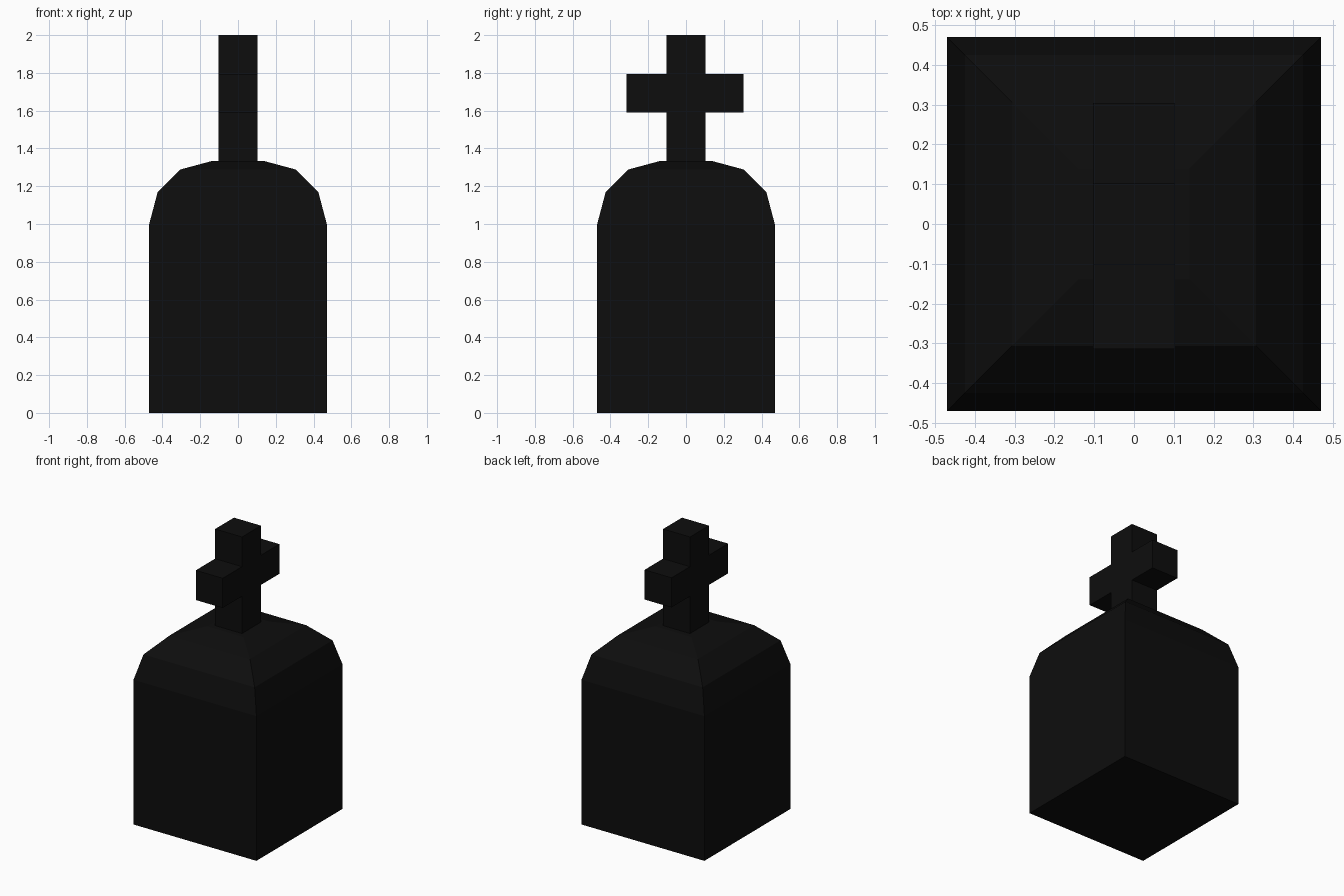
import bpy, bmesh

if "Cube" in bpy.data.objects:
    bpy.data.objects.remove(bpy.data.objects["Cube"])

black = bpy.data.materials.new("black")
black.diffuse_color = (0.004, 0.004, 0.004, 1)
black.use_nodes = True
black.node_tree.nodes["Principled BSDF"].inputs["Base Color"].default_value = black.diffuse_color


def finish(bm, name):
    bmesh.ops.recalc_face_normals(bm, faces=bm.faces[:])
    mesh = bpy.data.meshes.new(name)
    bm.to_mesh(mesh)
    bm.free()
    mesh.materials.append(black)
    obj = bpy.data.objects.new(name, mesh)
    bpy.context.collection.objects.link(obj)
    return obj


# Body: square rings stacked along a (half width, height) profile
bm = bmesh.new()
profile = [(0.47, 0), (0.47, 1.0), (0.425, 1.17), (0.307, 1.288), (0.14, 1.333)]
rings = [[bm.verts.new((sx * r, sy * r, z))
          for sx, sy in ((-1, -1), (1, -1), (1, 1), (-1, 1))]
         for r, z in profile]
for low, high in zip(rings, rings[1:]):
    for i in range(4):
        j = (i + 1) % 4
        bm.faces.new((low[i], low[j], high[j], high[i]))
bm.faces.new(rings[0])
bm.faces.new(rings[-1])
finish(bm, "body")

# Cross finial: side outline extruded along x, foot sunk slightly into the body
t = 0.103
outline = [(-t, 1.32), (t, 1.32), (t, 1.59), (0.305, 1.59), (0.305, 1.795),
           (t, 1.795), (t, 2.0), (-t, 2.0), (-t, 1.795), (-0.314, 1.795),
           (-0.314, 1.59), (-t, 1.59)]
bm = bmesh.new()
face = bm.faces.new([bm.verts.new((-t, y, z)) for y, z in outline])
ext = bmesh.ops.extrude_face_region(bm, geom=[face], use_keep_orig=True)
moved = [v for v in ext["geom"] if isinstance(v, bmesh.types.BMVert)]
bmesh.ops.translate(bm, verts=moved, vec=(2 * t, 0, 0))
finish(bm, "cross_finial")
